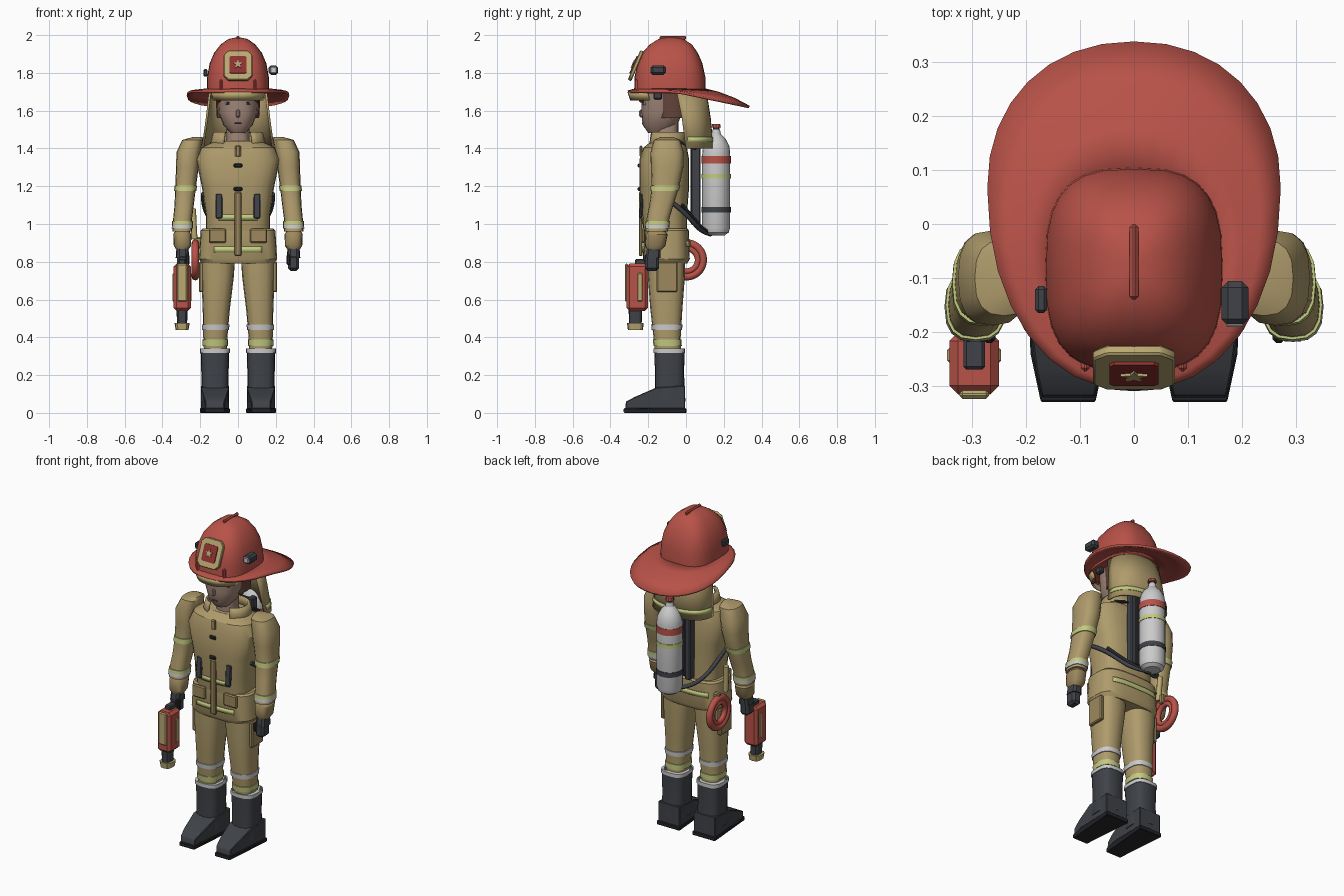
import bpy, bmesh
from math import sin, cos, pi, radians
from mathutils import Matrix, Vector

if "Cube" in bpy.data.objects:
    bpy.data.objects.remove(bpy.data.objects["Cube"])

COL = dict(tan=(.43, .33, .15), gold=(.5, .4, .17), red=(.48, .085, .065), dred=(.28, .03, .03),
           dark=(.05, .055, .065), black=(.02, .02, .025), lime=(.55, .6, .22), grey=(.55, .55, .57),
           skin=(.36, .24, .19), brown=(.13, .06, .045), mid=(.34, .25, .11))
MATS = {}
for k, c in COL.items():
    MATS[k] = bpy.data.materials.new(k)
    MATS[k].diffuse_color = (*c, 1)

def finish(name, bm, col, solid=0, angle=32):
    bmesh.ops.recalc_face_normals(bm, faces=bm.faces)
    me = bpy.data.meshes.new(name)
    bm.to_mesh(me); bm.free()
    ob = bpy.data.objects.new(name, me)
    bpy.context.collection.objects.link(ob)
    me.materials.append(MATS[col])
    bpy.ops.object.select_all(action='DESELECT')
    ob.select_set(True)
    bpy.context.view_layer.objects.active = ob
    bpy.ops.object.shade_smooth_by_angle(angle=radians(angle))
    if solid:
        m = ob.modifiers.new('thickness', 'SOLIDIFY')
        m.thickness, m.offset = solid, 0
    return ob

def spow(v, p):
    return (abs(v) ** (2 / p)) * (1 if v >= 0 else -1)

def loft(name, secs, col, n=16, p=2.6, arc=None, solid=0):
    """Superellipse sections (x, y, z, rx, ry) skinned together; arc leaves an open shell."""
    bm = bmesh.new()
    a0, a1 = arc or (0, 360)
    cnt = n + 1 if arc else n
    rings = []
    for x, y, z, rx, ry in secs:
        ang = [radians(a0 + (a1 - a0) * i / n) for i in range(cnt)]
        rings.append([bm.verts.new((x + rx * spow(cos(a), p), y + ry * spow(sin(a), p), z)) for a in ang])
    for r, s in zip(rings, rings[1:]):
        for i in range(n):
            j = (i + 1) % cnt
            bm.faces.new((r[i], r[j], s[j], s[i]))
    if not arc:
        bm.faces.new(rings[0]); bm.faces.new(rings[-1])
    return finish(name, bm, col, solid)

def at(secs, z):
    for a, b in zip(secs, secs[1:]):
        if a[2] >= z >= b[2]:
            t = (a[2] - z) / (a[2] - b[2])
            return tuple(u + (v - u) * t for u, v in zip(a, b))

def band(name, secs, z0, z1, col, g=.005, p=2.6, n=16, arc=None):
    ss = [at(secs, z) for z in (z1, z0)]
    ss = [(x, y, z, rx + g, ry + g) for x, y, z, rx, ry in ss]
    return loft(name, ss, col, n, p, arc, .004 if arc else 0)

def box(name, c, s, col, bev=.006, rot=(0, 0, 0)):
    bm = bmesh.new()
    bmesh.ops.create_cube(bm, size=1, matrix=Matrix.Diagonal((*s, 1)))
    if bev:
        bmesh.ops.bevel(bm, geom=bm.edges[:], offset=bev, segments=1, affect='EDGES')
    ob = finish(name, bm, col, angle=25)
    ob.location, ob.rotation_euler = c, [radians(r) for r in rot]
    return ob

def plate(name, pts, depth, loc, rot, col, bev=0):
    """2D outline extruded along local z, centred."""
    bm = bmesh.new()
    f = bm.faces.new([bm.verts.new((x, y, -depth / 2)) for x, y in pts])
    ext = bmesh.ops.extrude_face_region(bm, geom=[f])['geom']
    bmesh.ops.translate(bm, vec=(0, 0, depth), verts=[v for v in ext if isinstance(v, bmesh.types.BMVert)])
    if bev:
        bmesh.ops.bevel(bm, geom=bm.edges[:], offset=bev, segments=1, affect='EDGES')
    ob = finish(name, bm, col)
    ob.location, ob.rotation_euler = loc, [radians(r) for r in rot]
    return ob

def tube(name, pts, r, col, cyclic=False):
    cu = bpy.data.curves.new(name, 'CURVE')
    cu.dimensions, cu.bevel_depth, cu.bevel_resolution, cu.resolution_u = '3D', r, 2, 4
    sp = cu.splines.new('NURBS')
    sp.points.add(len(pts) - 1)
    for q, v in zip(sp.points, pts):
        q.co = (*v, 1)
    sp.use_endpoint_u, sp.use_cyclic_u, sp.order_u = not cyclic, cyclic, 3
    cu.use_fill_caps = True
    ob = bpy.data.objects.new(name, cu)
    cu.materials.append(MATS[col])
    bpy.context.collection.objects.link(ob)

# coat, skirt, collar
torso = [(0, -.1, 1.44, .12, .08), (0, -.11, 1.405, .195, .115), (0, -.115, 1.34, .222, .132),
         (0, -.115, 1.2, .192, .132), (0, -.115, 1.05, .17, .12), (0, -.11, .96, .17, .114)]
skirt = [(0, -.104, .975, .188, .112), (0, -.104, .965, .198, .12), (0, -.104, .815, .207, .124), (0, -.104, .79, .192, .11)]
loft('coat_torso', torso, 'tan', 24, 3)
loft('coat_skirt', skirt, 'tan', 24, 3.2)
loft('collar', [(0, -.1, 1.40, .145, .1), (0, -.1, 1.45, .135, .095), (0, -.1, 1.485, .125, .088)], 'tan', 20, 2.4, (-62, 242), .012)
band('chest_reflector', torso, 1.02, 1.05, 'lime', .004, 3, 10, (243, 297))
band('skirt_reflector_front', skirt, .85, .88, 'lime', .004, 3.2, 10, (243, 297))
band('skirt_reflector_back', skirt, .88, .91, 'lime', .004, 3.2, 10, (50, 130))
box('placket', (0, -.24, 1.0), (.035, .02, .34), 'mid')
box('collar_tab', (0, -.238, 1.385), (.03, .016, .06), 'mid')
for z in (1.31, 1.185):
    box('front_clasp', (0, -.248, z), (.045, .016, .022), 'black')

# helmet dome and brim
dome = [(0, -.085, 1.69, .165, .19), (0, -.085, 1.78, .163, .187), (0, -.085, 1.85, .15, .172), (0, -.085, 1.905, .127, .148),
        (0, -.08, 1.95, .092, .112), (0, -.08, 1.98, .05, .065), (0, -.08, 1.987, .012, .02)]
loft('helmet_dome', dome, 'red', 28, 2.9)
bm = bmesh.new()
rings, n = [], 32
for k in range(4):
    t = k / 3
    ring = []
    for i in range(n):
        a = 2 * pi * i / n
        c, s = spow(cos(a), 2.15), spow(sin(a), 2.15)
        y = (-.085 + .18 * s) * (1 - t) + (.065 + (.27 if s > 0 else .372) * s) * t
        x = (.158 + .112 * t) * c
        ring.append(bm.verts.new((x, y, 1.712 - .012 * t - .21 * max(0, y + .05) * t)))
    rings.append(ring)
for r, s in zip(rings, rings[1:]):
    for i in range(n):
        bm.faces.new((r[i], r[(i + 1) % n], s[(i + 1) % n], s[i]))
finish('helmet_brim', bm, 'red', .014)
loft('brim_lining', [(0, -.1, 1.655, .14, .19), (0, -.1, 1.70, .155, .205)], 'gold', 14, 2.4, (205, 335), .01)
box('helmet_ridge', (0, -.07, 1.985), (.016, .14, .022), 'red', .006)
# badge with star
def octagon(w, h, c):
    return [(w, h - c), (w - c, h), (c - w, h), (-w, h - c), (-w, c - h), (c - w, -h), (w - c, -h), (w, c - h)]
tilt = (67, 0, 0)
nrm = Vector((0, -sin(radians(67)), cos(radians(67))))
bc = Vector((0, -.266, 1.838))
plate('badge_frame', octagon(.076, .085, .025), .02, bc, tilt, 'gold', .004)
plate('badge_field', octagon(.045, .05, .008), .01, bc + nrm * .011, tilt, 'dred')
star = [((.026, .011)[i % 2] * sin(i * pi / 5), (.026, .011)[i % 2] * cos(i * pi / 5)) for i in range(10)]
plate('badge_star', star, .01, bc + nrm * .016, tilt, 'gold')
box('helmet_lamp', (.187, -.147, 1.815), (.05, .082, .05), 'dark', .012)
box('lamp_lens', (.187, -.187, 1.815), (.032, .008, .032), 'grey', .003)
box('lamp_mount_left', (-.172, -.14, 1.80), (.022, .05, .04), 'dark')

# head and face
loft('neck', [(0, -.1, 1.40, .06, .06), (0, -.1, 1.55, .06, .06)], 'skin')
loft('head', [(0, -.15, 1.482, .04, .05), (0, -.138, 1.525, .078, .092), (0, -.127, 1.59, .103, .109), (0, -.122, 1.70, .112, .112)], 'skin', 20, 2.3)
loft('hair', [(0, -.07, 1.56, .112, .08), (0, -.075, 1.70, .12, .085)], 'brown', 16, 3)
box('nose', (0, -.238, 1.585), (.02, .02, .04), 'skin')
box('mouth', (0, -.23, 1.533), (.036, .008, .008), 'brown', .002)
# curtain behind the neck
curtain = [(0, -.03, 1.69, .15, .135), (0, -.005, 1.56, .165, .13), (0, .015, 1.40, .187, .125)]
loft('neck_curtain', curtain, 'tan', 16, 2.4, (-5, 185), .012)
band('curtain_reflector', curtain, 1.435, 1.46, 'lime', .008, 2.4, 16, (0, 180))

arm = [(.215, -.1, 1.46, .025, .035), (.24, -.1, 1.445, .055, .07), (.262, -.1, 1.38, .064, .088), (.268, -.1, 1.3, .06, .086),
       (.277, -.108, 1.2, .055, .073), (.285, -.13, 1.1, .051, .064), (.293, -.148, 1.03, .05, .06), (.295, -.155, .96, .052, .06)]
glove = [(.295, -.155, .965, .036, .044), (.295, -.155, .945, .048, .058), (.294, -.163, .885, .046, .054), (.294, -.168, .86, .03, .036)]
leg = [(.105, -.104, .86, .092, .1), (.108, -.104, .72, .086, .098), (.115, -.104, .55, .072, .085),
       (.12, -.1, .4, .064, .072), (.12, -.095, .32, .06, .068)]
boot = [(.122, -.088, .34, .076, .08), (.122, -.087, .2, .072, .077), (.122, -.085, .06, .073, .082)]
for side, s in (('left', 1), ('right', -1)):
    A, G, L, B = ([(s * q[0], *q[1:]) for q in secs] for secs in (arm, glove, leg, boot))
    # arm, glove, hand
    loft(side + '_sleeve', A, 'tan')
    band(side + '_upper_sleeve_reflector', A, 1.175, 1.205, 'lime')
    band(side + '_cuff_reflector_upper', A, .995, 1.015, 'lime')
    band(side + '_cuff_reflector_lower', A, .975, .995, 'grey')
    loft(side + '_glove_cuff', G, 'mid')
    loft(side + '_wrist', [(s * .294, -.17, .87, .032, .038), (s * .294, -.175, .82, .036, .04)], 'dark', 10, 3)
    box(side + '_fist', (s * .294, -.18, .795), (.058, .075, .085), 'dark', .014)
    box(side + '_thumb', (s * .268, -.205, .81), (.022, .03, .055), 'black', .006)
    # leg and boot
    loft(side + '_trouser', L, 'tan')
    band(side + '_knee_reflector', L, .44, .468, 'grey')
    band(side + '_ankle_reflector', L, .355, .388, 'lime')
    loft(side + '_boot_shaft', B, 'dark', 16, 3.2)
    band(side + '_boot_trim', B, .318, .34, 'grey', .004, 3.2)
    for nm, pts, w, z, col in (('_boot_foot', [(-.005, .02), (-.322, .02), (-.318, .06), (-.27, .085), (-.155, .135), (-.005, .145)], .15, 0, 'dark'),
                               ('_boot_sole', [(.002, 0), (-.33, 0), (-.33, .025), (-.24, .025), (.002, .025)], .158, 0, 'black')):
        ob = plate(side + nm, pts, w, (s * .122, 0, z), (90, 0, 90), col, .004)
        for v in ob.data.vertices:
            if v.co.x < -.2:
                v.co.z *= 1 - .35 * min(1, (-.2 - v.co.x) / .12)
    # pockets, straps, face details
    box(side + '_thigh_pocket', (s * .195, -.1, .72), (.025, .11, .16), 'mid')
    box(side + '_coat_pocket', (s * .108, -.226, .938), (.09, .02, .075), 'mid')
    box(side + '_chest_strap', (s * .1, -.236, 1.095), (.036, .016, .13), 'dark', .005, (-4, 0, 0))
    tube(side + '_harness_strap', [(s * .185, -.14, 1.16), (s * .185, -.05, 1.1), (s * .15, .03, 1.02), (s * .08, .08, .96), (0, .13, .945)], .012, 'dark')
    box(side + '_shoulder_strap', (s * .1, .0, 1.42), (.035, .12, .012), 'dark', .004, (-25, 0, 0))
    box(side + '_back_frame_rail', (s * .062, .052, 1.23), (.036, .05, .47), 'dark')
    box(side + '_eye', (s * .052, -.219, 1.637), (.036, .014, .016), 'grey', .004)
    box(side + '_iris', (s * .052, -.226, 1.637), (.016, .006, .016), 'black', .002)
    box(side + '_brow', (s * .052, -.222, 1.657), (.045, .01, .008), 'brown', .002)
    box(side + '_helmet_clip', (s * .1, -.235, 1.67), (.018, .025, .055), 'dred')
    box(side + '_helmet_rib', (s * .09, -.258, 1.735), (.016, .03, .06), 'red')
    box(side + '_chin_strap_knob', (s * .125, -.15, 1.685), (.03, .045, .05), 'dark')

# air tank on the back
box('back_plate', (0, .045, 1.23), (.1, .04, .45), 'black')
tank = [(0, .16, z, r, r) for z, r in ((1.5, .02), (1.475, .025), (1.45, .05), (1.41, .07), (1.37, .074), (.98, .074), (.955, .066), (.94, .045))]
loft('air_tank', tank, 'grey', 20, 2)
for nm, z0, z1, col in (('red', 1.32, 1.36, 'red'), ('lime', 1.24, 1.265, 'lime'), ('dark', 1.06, 1.09, 'dark')):
    band('tank_band_' + nm, tank, z0, z1, col, .003, 2, 20)
loft('tank_valve', [(0, .16, 1.48, .018, .018), (0, .16, 1.515, .018, .018)], 'dark', 10, 2)
loft('tank_valve_knob', [(0, .16, 1.51, .026, .026), (0, .16, 1.53, .022, .022)], 'red', 10, 2)
tube('air_hose', [(0, .14, .95), (.06, .1, .96), (.12, .04, 1.03), (.18, -.02, 1.1)], .01, 'black')

# coiled hose on the hip
for nm, R, r in (('outer', .088, .02), ('inner', .06, .016)):
    tube('hose_coil_' + nm, [(-.226, .002 + R * 1.03 * cos(i * pi / 8), .81 + R * 1.03 * sin(i * pi / 8)) for i in range(16)], r, 'red', True)
tube('hose_nozzle', [(-.23, -.06, .92), (-.236, -.06, 1.0), (-.238, -.055, 1.08)], .016, 'gold')
box('hose_hook', (-.215, .0, .9), (.04, .03, .06), 'mid')

# hand-held lantern
box('lantern_body', (-.296, -.258, .665), (.092, .115, .25), 'red', .016)
box('lantern_front_panel', (-.296, -.316, .69), (.055, .016, .2), 'gold')
box('lantern_side_panel', (-.296, -.243, .665), (.1, .028, .15), 'gold', .004)
box('lantern_handle', (-.296, -.235, .8), (.04, .07, .03), 'dark')
loft('lantern_neck', [(-.296, -.268, .55, .03, .036), (-.296, -.268, .46, .026, .033)], 'dark', 12, 3)
loft('lantern_cap', [(-.296, -.268, .475, .04, .044), (-.296, -.268, .44, .034, .04)], 'gold', 12, 3)

for m in bpy.data.materials:
    if m.users and not m.is_grease_pencil:
        m.use_nodes = True
        m.node_tree.nodes["Principled BSDF"].inputs["Base Color"].default_value = m.diffuse_color
